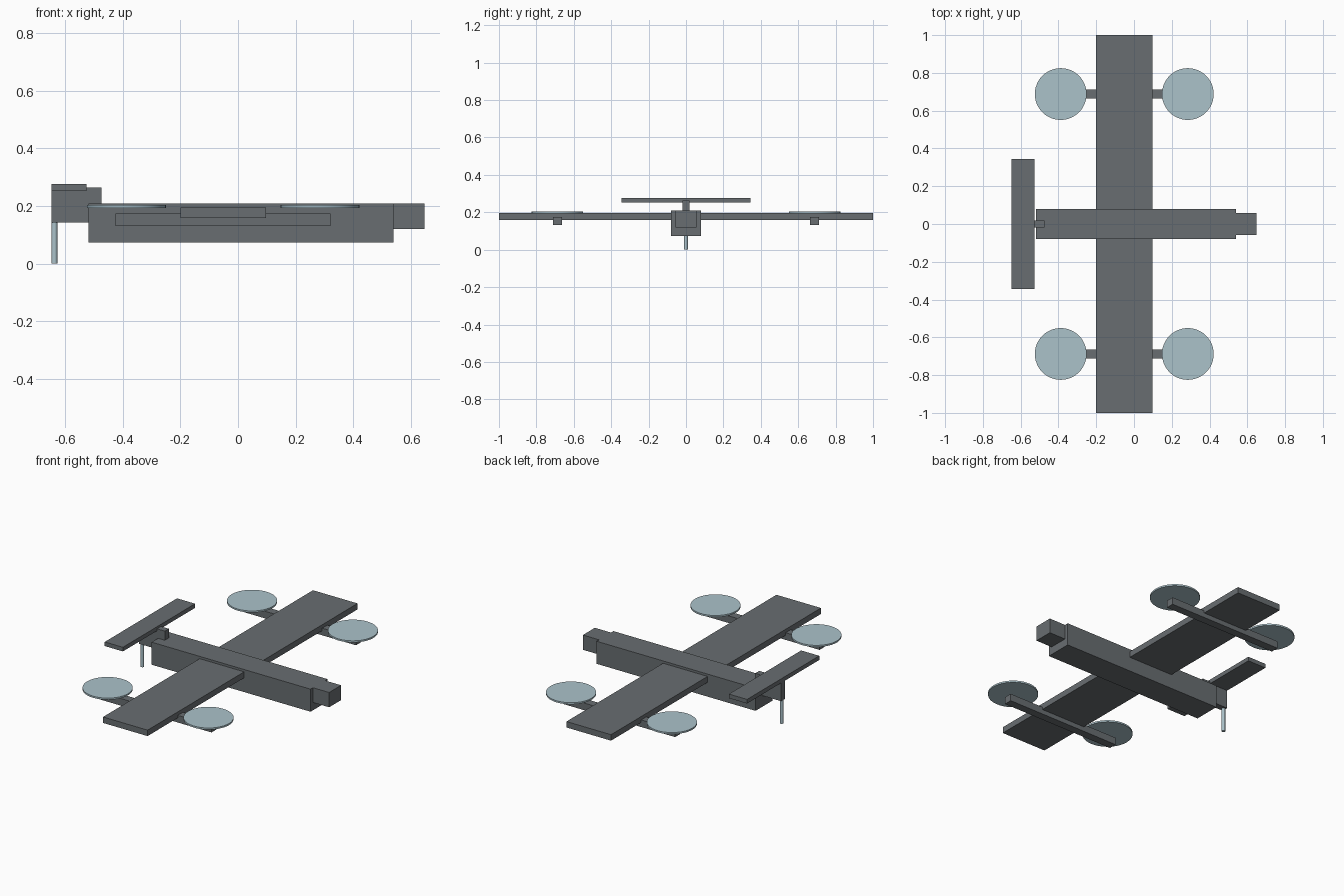
import bpy

if "Cube" in bpy.data.objects:
    bpy.data.objects.remove(bpy.data.objects["Cube"])


def material(name, rgb):
    m = bpy.data.materials.new(name)
    m.diffuse_color = (*rgb, 1)
    m.use_nodes = True
    m.node_tree.nodes["Principled BSDF"].inputs["Base Color"].default_value = m.diffuse_color
    return m


DARK = material("slate", (0.14, 0.155, 0.165))
PALE = material("pale_blue", (0.41, 0.54, 0.59))


def box(name, x, y, z):
    """Box from (min, max) ranges along each axis."""
    bpy.ops.mesh.primitive_cube_add(
        size=1, location=[(r[0] + r[1]) / 2 for r in (x, y, z)])
    ob = bpy.context.object
    ob.name = name
    ob.scale = [r[1] - r[0] for r in (x, y, z)]
    bpy.ops.object.transform_apply(location=False, rotation=False, scale=True)
    ob.data.materials.append(DARK)
    return ob


def rod(name, x, y, z, radius, sides):
    """Upright smooth cylinder spanning the z range."""
    bpy.ops.mesh.primitive_cylinder_add(
        vertices=sides, radius=radius, depth=z[1] - z[0],
        location=(x, y, (z[0] + z[1]) / 2))
    ob = bpy.context.object
    ob.name = name
    ob.data.materials.append(PALE)
    bpy.ops.object.shade_smooth_by_angle()
    return ob


# body and nose
box("fuselage", (-0.52, 0.54), (-0.08, 0.08), (0.073, 0.209))
box("nose", (0.54, 0.648), (-0.057, 0.057), (0.12, 0.209))

# main wing
box("wing", (-0.2, 0.097), (-1, 1), (0.159, 0.195))

# tail
box("tail_fin", (-0.648, -0.475), (-0.019, 0.019), (0.142, 0.264))
box("tailplane", (-0.648, -0.527), (-0.344, 0.344), (0.252, 0.277))
rod("tail_leg", -0.638, 0, (0, 0.142), 0.01, 24)

# lift booms with a rotor disc near each end
for side, s in (("left", 1), ("right", -1)):
    y = s * 0.688
    box(f"{side}_boom", (-0.426, 0.322), (y - 0.024, y + 0.024), (0.131, 0.174))
    for end, x in (("rear", -0.388), ("front", 0.285)):
        rod(f"{side}_{end}_rotor_disc", x, y, (0.193, 0.203), 0.137, 48)
